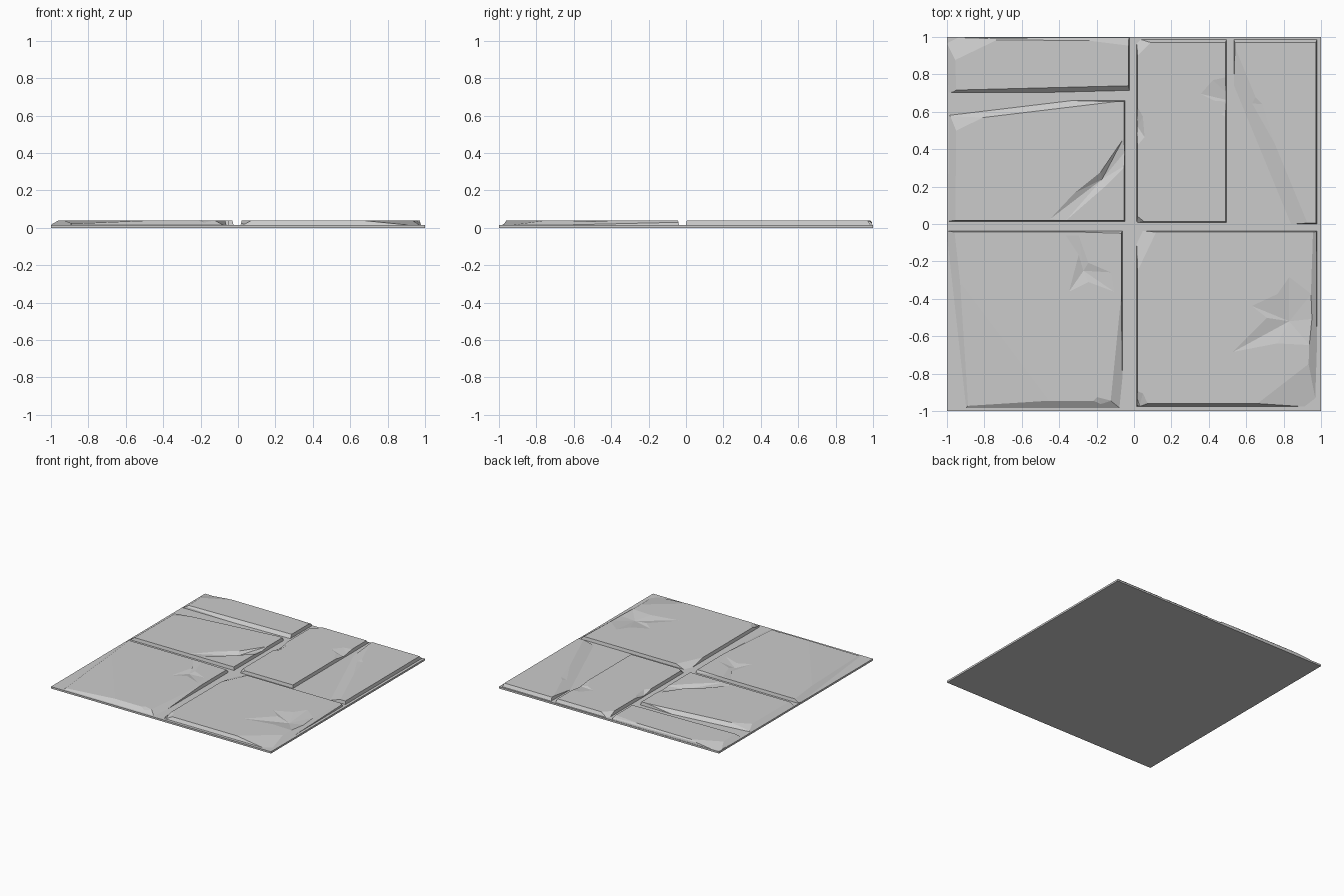
import bpy, bmesh
from mathutils import Vector

if "Cube" in bpy.data.objects:
    bpy.data.objects.remove(bpy.data.objects["Cube"])

TOP, FLOOR = 0.04, 0.015


def make_object(name, bm):
    bmesh.ops.recalc_face_normals(bm, faces=bm.faces)
    me = bpy.data.meshes.new(name)
    bm.to_mesh(me)
    bm.free()
    ob = bpy.data.objects.new(name, me)
    bpy.context.collection.objects.link(ob)
    return ob


def prism(bm, x0, x1, y0, y1, z0, z1, inset=0.0):
    def ring(z, i):
        return [bm.verts.new(p) for p in ((x0 + i, y0 + i, z), (x1 - i, y0 + i, z),
                                          (x1 - i, y1 - i, z), (x0 + i, y1 - i, z))]
    a, b = ring(z0, 0), ring(z1, inset)
    bm.faces.new(a[::-1])
    bm.faces.new(b)
    for k in range(4):
        bm.faces.new((a[k], a[(k + 1) % 4], b[(k + 1) % 4], b[k]))


def stone(name, box, cuts):
    """Flat stone; each cut slopes away from a line on the top, dropping 0.03 over width w."""
    bm = bmesh.new()
    prism(bm, *box, 0.005, TOP, 0.008)
    mid = Vector(((box[0] + box[1]) / 2, (box[2] + box[3]) / 2, TOP))
    for ax, ay, bx, by, w in cuts:
        p, q = Vector((ax, ay, TOP)), Vector((bx, by, TOP))
        out = (q - p).cross(Vector((0, 0, 1))).normalized()
        if out.dot(p - mid) < 0:
            out = -out
        n = (out * 0.03 + Vector((0, 0, w))).normalized()
        res = bmesh.ops.bisect_plane(bm, geom=bm.verts[:] + bm.edges[:] + bm.faces[:],
                                     plane_co=p, plane_no=n, clear_outer=True)
        rim = [e for e in res['geom_cut'] if isinstance(e, bmesh.types.BMEdge)]
        bmesh.ops.holes_fill(bm, edges=rim, sides=0)
    return make_object(name, bm)


def chip(outline, apex, depth_z):
    """Faceted cutter that leaves a shallow broken hollow in the stones."""
    bm = bmesh.new()
    ring = [bm.verts.new((x, y, TOP + 0.002)) for x, y in outline]
    low = bm.verts.new((*apex, depth_z))
    high = bm.verts.new((*apex, 0.2))
    for a, b in zip(ring, ring[1:] + ring[:1]):
        bm.faces.new((a, b, high))
        bm.faces.new((b, a, low))
    ob = make_object("chip_cutter", bm)
    ob.hide_render = True
    return ob


def boolean(target, other, op):
    m = target.modifiers.new(op, 'BOOLEAN')
    m.operation, m.object, m.solver = op, other, 'EXACT'
    bpy.context.view_layer.objects.active = target
    bpy.ops.object.modifier_apply(modifier=m.name)


# Six paving stones with worn edges
stones = [
    stone("stone_back_left", (-.999, -.022, .70, .999),
          [(-.95, .7, -.96, 1, .05), (-1, .985, 0, .98, .03), (-.95, .88, -.7, 1, .12),
           (-1, .715, -.6, .725, .03), (-.4, 1, 0, .95, .12)]),
    stone("stone_middle_left", (-.999, -.045, .012, .662),
          [(-.955, 0, -.95, .65, .045), (-.95, .5, -.62, .66, .12), (-.3, .63, -.05, .66, .04)]),
    stone("stone_back_middle", (.012, .497, .005, .999),
          [(.0, .97, .5, .97, .02), (.02, .9, .1, .98, .06), (.02, .04, .07, .0, .03)]),
    stone("stone_back_right", (.532, .98, -.003, .999),
          [(.5, .97, 1, .97, .02), (.53, .97, .6, .8, .1), (.535, .03, .56, .0, .02)]),
    stone("stone_front_left", (-.999, -.06, -.999, -.035),
          [(-.96, -.04, -.92, -.4, .05), (-.95, -.3, -.6, -.85, .55), (-.9, -.35, -.45, -.95, .6),
           (-1, -.945, 0, -.945, .045), (-.09, -.6, -.13, -1, .06), (-.4, -.04, -.06, -.05, .02)]),
    stone("stone_front_right", (.012, .98, -.999, -.035),
          [(0, -.96, 1, -.96, .02), (.66, -.96, .97, -.72, .2), (.02, -.25, .12, -.04, .08),
           (.95, -.25, .93, -.85, .05)]),
]

# Broken hollows: outline, deepest point, its height
chips = [
    chip([(-.47, .01), (-.33, .16), (-.18, .28), (-.05, .47), (.03, .48), (-.02, .33),
          (-.15, .2), (-.38, 0)], (-.17, .24), .016),
    chip([(-.96, .66), (-.86, .58), (-.7, .6), (-.58, .67), (-.8, .7)], (-.8, .655), .018),
    chip([(.34, .7), (.41, .78), (.5, .8), (.62, .72), (.7, .64), (.81, .28), (.6, .5),
          (.46, .58), (.42, .66)], (.55, .65), .018),
    chip([(.01, .65), (.05, .58), (.06, .46), (.01, .4), (-.02, .5)], (.02, .52), .018),
    chip([(-.38, -.03), (-.3, -.15), (-.36, -.38), (-.24, -.32), (-.08, -.38), (-.1, -.26),
          (-.24, -.2), (-.3, -.03)], (-.27, -.25), .028),
    chip([(.83, -.26), (.76, -.36), (.61, -.43), (.7, -.5), (.5, -.7), (.76, -.65),
          (.95, -.66), (1.02, -.5), (.96, -.36)], (.83, -.52), .02),
    chip([(-.3, -1.02), (-.2, -.92), (-.08, -.95), (.04, -1.02)], (-.16, -1.0), .016),
    chip([(.0, -.88), (.05, -.9), (.1, -1.01), (0, -1.01)], (.03, -.97), .018),
]
for s in stones:
    for c in chips:
        boolean(s, c, 'DIFFERENCE')

# Mortar bed, merged with the stones into one tile
bm = bmesh.new()
prism(bm, -1, 1, -1, 1, 0, FLOOR)
tile = make_object("stone_floor_tile", bm)
for s in stones:
    boolean(tile, s, 'UNION')

for helper in stones + chips:
    bpy.data.objects.remove(helper)
